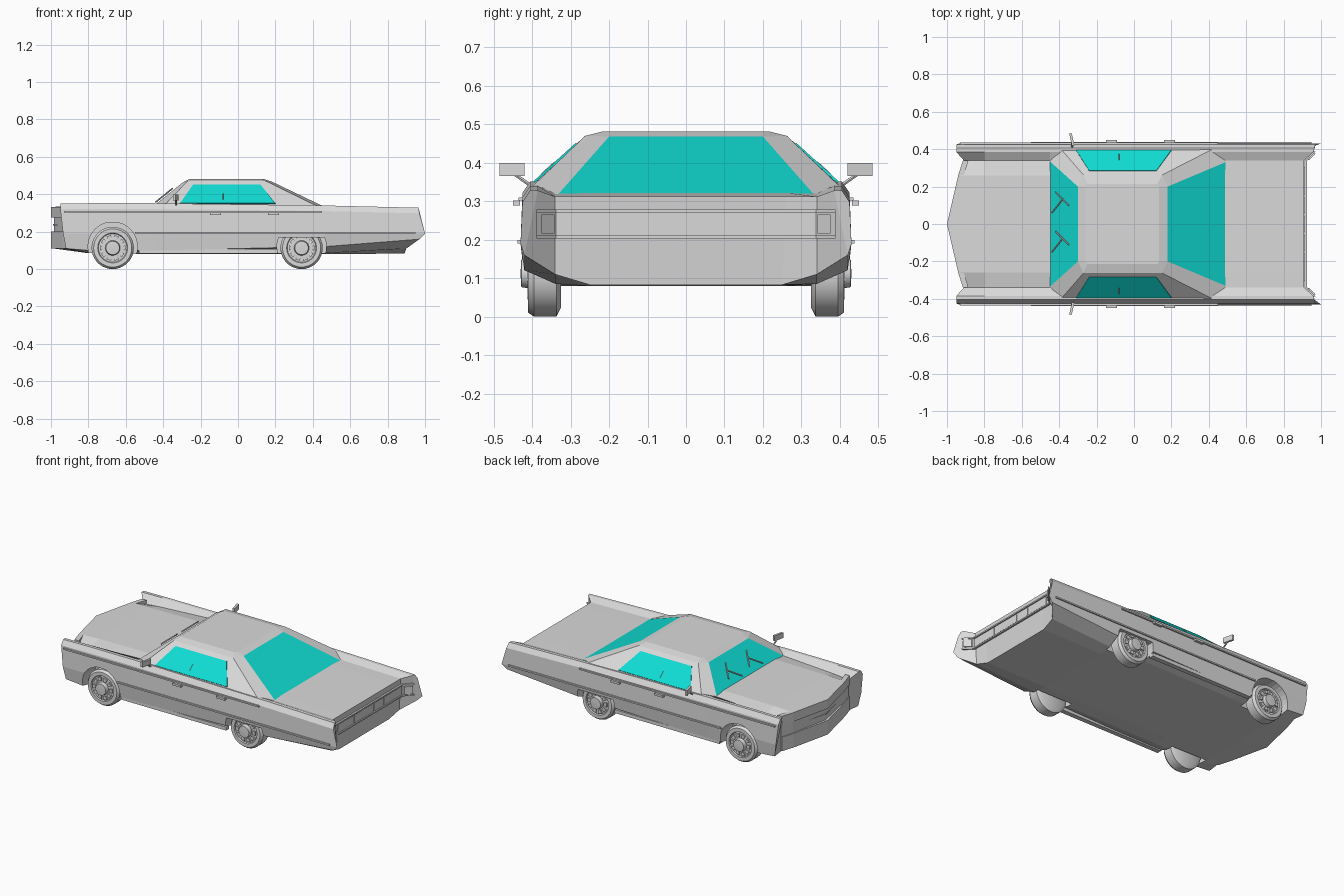
import bpy, bmesh, math
from mathutils import Vector

cube = bpy.data.objects.get("Cube")
if cube:
    bpy.data.objects.remove(cube)


def material(name, rgb):
    m = bpy.data.materials.new(name)
    m.use_nodes = True
    m.diffuse_color = (*rgb, 1)
    m.node_tree.nodes["Principled BSDF"].inputs["Base Color"].default_value = (*rgb, 1)
    return m


GREY = material("light_grey", (0.7, 0.7, 0.7))
GLASS = material("cyan_glass", (0.005, 0.72, 0.66))


def build(name, verts, faces, mats=(GREY,), smooth=False):
    bm = bmesh.new()
    vs = [bm.verts.new(v) for v in verts]
    for f in faces:
        bm.faces.new([vs[i] for i in f])
    bmesh.ops.remove_doubles(bm, verts=bm.verts, dist=1e-5)
    bmesh.ops.recalc_face_normals(bm, faces=bm.faces)
    me = bpy.data.meshes.new(name)
    bm.to_mesh(me)
    bm.free()
    for m in mats:
        me.materials.append(m)
    ob = bpy.data.objects.new(name, me)
    bpy.context.collection.objects.link(ob)
    if smooth:
        bpy.ops.object.select_all(action="DESELECT")
        ob.select_set(True)
        bpy.context.view_layer.objects.active = ob
        bpy.ops.object.shade_smooth_by_angle(angle=math.radians(35))
    return ob


def loft(name, rings, caps=True, **kw):
    n = len(rings[0])
    verts = [p for r in rings for p in r]
    faces = [(a * n + i, a * n + (i + 1) % n, (a + 1) * n + (i + 1) % n, (a + 1) * n + i)
             for a in range(len(rings) - 1) for i in range(n)]
    if caps:
        faces += [tuple(range(n)), tuple(range(len(verts) - n, len(verts)))]
    return build(name, verts, faces, **kw)


def flip(points):
    return [(x, -y, z) for x, y, z in points]


def both_sides(name, rings, **kw):
    loft("left_" + name if rings[0][0][1] < 0 else "right_" + name, [flip(r) for r in rings], **kw)
    return loft("left_" + name, rings, **kw)


def box(c, s):
    return [[(c[0] + a * s[0] / 2, c[1] + b * s[1] / 2, c[2] + d * s[2] / 2)
             for a, b in ((-1, -1), (1, -1), (1, 1), (-1, 1))] for d in (-1, 1)]


def rod(a, b, r):
    a, b = Vector(a), Vector(b)
    q = (b - a).to_track_quat("Z", "Y")
    return [[tuple(p + q @ Vector((r * math.cos(t), r * math.sin(t), 0)))
             for t in (i * math.pi / 3 for i in range(6))] for p in (a, b)]


def ribbon(name, half, z0, z1, depth):
    """Band following a mirrored plan path of (x, y), thickened along x."""
    path = half + [(x, -y) for x, y in reversed(half) if y > 0]
    return loft(name, [[(x, y, z0), (x + depth, y, z0), (x + depth, y, z1), (x, y, z1)]
                       for x, y in path])


# Body shell: lofted sections with a pointed nose and a notched tail
def section(x, zt, zs, zf, zl, zb, dx=(0,) * 11, p8=None):
    ys = (0, .26, .34, .385, .405, .425, .43, .42, .34, .25, 0)
    zz = (zt, zt, zs, zf, zf, zf - .03, .19, zl, p8 or zb, zb, zb)
    half = [(x + d, y, z) for d, y, z in zip(dx, ys, zz)]
    return half + flip(half[-2:0:-1])


nose = (-.035, .015, .04, 0, 0, 0, .015, .03, .04, .015, -.035)
tail = (.01, .01, .01, .06, .065, .07, .1, .07, .0, -.01, -.01)
sections = [
    section(-.95, .333, .305, .35, .11, .11, nose),
    section(-.8, .338, .315, .352, .1, .085),
    section(-.45, .342, .335, .352, .1, .08),
    section(.46, .322, .32, .34, .12, .08, p8=.085),
    section(.9, .312, .312, .328, .16, .083, tail, p8=.11),
]
n = len(sections[0])
verts = [p for s in sections for p in s]
faces = [(a * n + i, a * n + (i + 1) % n, (a + 1) * n + (i + 1) % n, (a + 1) * n + i)
         for a in range(len(sections) - 1) for i in range(n)]
for base in (0, len(verts) - n):
    for f in ((0, 1, 9, 10), (1, 2, 8, 9), (2, 3, 7, 8), (3, 4, 5, 6, 7)):
        faces.append([base + i for i in f])
        faces.append([base + (-i) % n for i in f])
body = build("body", verts, faces)

# Wheel wells: round in front, flat-topped behind
cutters = []
for x, top in ((-.67, .25), (.34, .17)):
    for side in (1, -1):
        outline = [(x + .132 * math.cos(t), min(top, .12 + .132 * math.sin(t)))
                   for t in (i * math.tau / 32 for i in range(32))]
        well = loft("wheel_well_cutter", [[(px, side * y, z) for px, z in outline]
                                          for y in (.305, .5)])
        well.hide_render = True
        mod = body.modifiers.new("wheel_well", "BOOLEAN")
        mod.operation, mod.solver, mod.object = "DIFFERENCE", "EXACT", well
        cutters.append(well)
bpy.context.view_layer.update()
cut = bpy.data.meshes.new_from_object(body.evaluated_get(bpy.context.evaluated_depsgraph_get()))
body.modifiers.clear()
body.data = cut
for c in cutters:
    bpy.data.objects.remove(c)


# Cabin: three eight-sided rings, with glass front and rear faces
def cabin_ring(corners):
    return corners + flip(corners[::-1])


cabin = loft("cabin", [
    cabin_ring([(-.45, .335, .338), (-.39, .4, .345), (.42, .4, .338), (.5, .335, .315)]),
    cabin_ring([(-.3, .2, .46), (-.27, .262, .47), (.15, .262, .47), (.18, .2, .468)]),
    cabin_ring([(-.26, .2, .482), (-.25, .215, .482), (.125, .215, .482), (.135, .2, .482)]),
], mats=(GREY, GLASS))
for f in cabin.data.polygons:
    if abs(f.normal.x) > .3 and abs(f.normal.y) < .05 and f.center.z < .45 and f.area > .03:
        f.material_index = 1

# Side windows with a small divider
window = [(-.31, .35), (.2, .35), (.12, .45), (-.24, .45)]


def on_side(x, z, out):
    return (x, .4 - (z - .345) * 1.104 + out, z + out)


both_sides("side_window", [[on_side(x, z, o) for x, z in window] for o in (-.002, .002)],
           mats=(GLASS,))
both_sides("window_divider", rod(on_side(-.08, .37, .002), on_side(-.08, .4, .002), .002))

# Wipers resting on the windshield
for y in (-.15, .06):
    def on_glass(x, yy):
        return (x, yy, .35 + (x + .45) * .813)
    loft("wiper_arm", rod(on_glass(-.44, y), on_glass(-.38, y + .075), .004))
    loft("wiper_blade", rod(on_glass(-.42, y + .11), on_glass(-.35, y + .04), .004))

# Nose: hood lip, bumper and slim grille bars
plan = [(-.915, .34), (-.94, .26), (-1, 0)]
ribbon("hood_lip", plan, .275, .333, .03)
ribbon("front_bumper", plan, .11, .2, .03)
ribbon("grille_bar", [(x + .01, y) for x, y in plan], .234, .24, .02)
for y in (.09, .18, .27):
    both_sides("grille_post", box((-.975 + y * .23, y, .237), (.012, .008, .08)))

# Tail: framed light band across the notch
ends = [(.96, .388), (.912, .338)]
for z in (.207, .275):
    ribbon("tail_band_edge", ends, z - .004, z + .004, .012)
ribbon("tail_band", ends, .21, .272, .004)
for i in range(-2, 3):
    loft("tail_light", box((.913, i * .1, .241), (.012, .082, .05)))
both_sides("tail_light_inner", box((.913, .27, .241), (.012, .07, .05)))
both_sides("tail_light_corner", [[(x + d, y, z) for x, y in ((.925, .342), (.958, .376))
                                  for z in ((.216, .266) if y < .35 else (.266, .216))]
                                 for d in (0, .012)])

# Side trim, sills, handles and mirrors
both_sides("lower_trim", box((.2, .431, .195), (1.5, .014, .009)))
both_sides("upper_trim", box((-.24, .428, .306), (1.38, .014, .009)))
both_sides("sill", box((-.16, .405, .095), (.74, .03, .022)))
for x in (-.12, .19):
    both_sides("door_handle", box((x, .44, .295), (.06, .018, .013)))
both_sides("mirror", [[(x + d, y, z) for x, y, z in
                       ((-.325, .42, .366), (-.34, .485, .366),
                        (-.34, .485, .4), (-.325, .42, .4))] for d in (-.007, .007)])
both_sides("mirror_stalk", rod((-.33, .405, .342), (-.332, .445, .37), .005))

# Wheels: revolved tyre and hub with a ring of raised blocks
profile = [(.001, .325), (.09, .325), (.113, .337), (.113, .395), (.102, .41), (.08, .41),
           (.076, .403), (.04, .405), (.036, .428), (.001, .43)]
for x in (-.67, .34):
    rings = [[(x + r * math.cos(t), y, .113 + r * math.sin(t))
              for t in (i * math.tau / 36 for i in range(36))] for r, y in profile]
    both_sides("wheel", rings, smooth=True)
    for k in range(10):
        t = k * math.tau / 10
        u, v = Vector((math.cos(t), 0, math.sin(t))), Vector((-math.sin(t), 0, math.cos(t)))
        block = [[tuple(Vector((x, y, .113)) + u * a + v * b) for a, b in
                  ((.047, -.009), (.068, -.013), (.068, .013), (.047, .009))]
                 for y in (.4, .412)]
        both_sides("hub_block", block)
